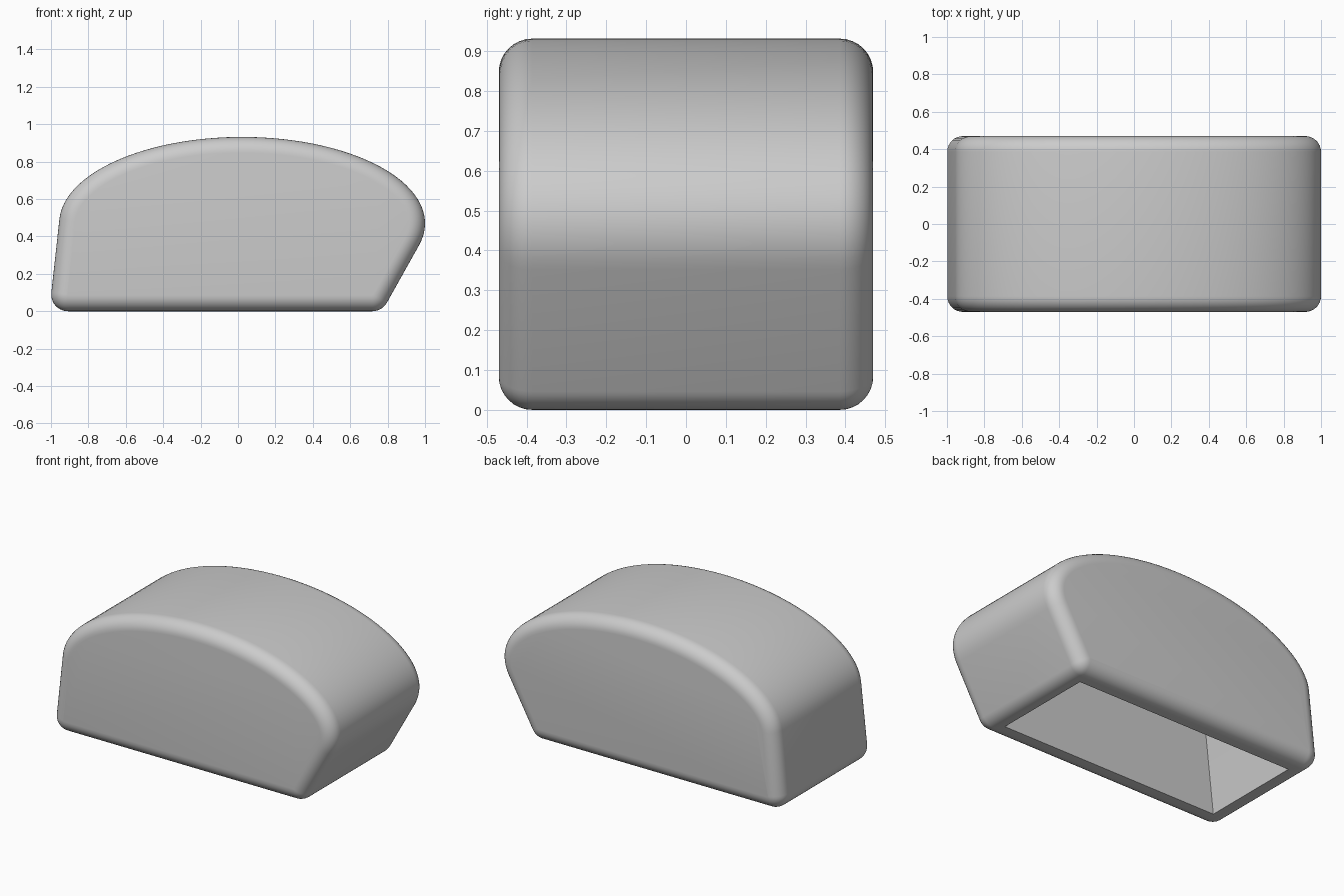
import bpy, bmesh, math

cube = bpy.data.objects.get("Cube")
if cube:
    bpy.data.objects.remove(cube, do_unlink=True)

DEPTH = 0.94           # front to back
RIM = 0.137            # front and back wall thickness
EDGE = 0.084           # rounding of front and back outlines
CORNER = 0.09          # rounding of the two lower corners
LEAN_POS, LEAN_NEG = 0.56, 0.11   # sideways lean of the two end walls

grey = bpy.data.materials.new("plain grey")
grey.use_nodes = True
colour = (0.6, 0.6, 0.6, 1)
grey.diffuse_color = colour
grey.node_tree.nodes["Principled BSDF"].inputs["Base Color"].default_value = colour


def arc(cx, cz, a, b, start, end, steps):
    angles = [start + (end - start) * i / steps for i in range(steps + 1)]
    return [(cx + a * math.cos(t), cz + b * math.sin(t)) for t in angles]


def profile(cx, cz, a, b, bottom, radius=0):
    """Elliptical dome whose leaning end walls run tangentially down to the bottom."""
    start = -math.atan(LEAN_POS * b / a)
    end = math.pi - math.atan(LEAN_NEG * b / a)
    dome = arc(cx, cz, a, b, start, end, 56)
    right = dome[0][0] + (bottom - dome[0][1]) * LEAN_POS
    left = dome[-1][0] + (bottom - dome[-1][1]) * LEAN_NEG
    if not radius:
        return [(right, bottom)] + dome + [(left, bottom)]
    # lower corners as fillets touching the floor and the leaning walls
    right += radius * (LEAN_POS - math.hypot(1, LEAN_POS))
    left += radius * (LEAN_NEG + math.hypot(1, LEAN_NEG))
    z = bottom + radius
    return (arc(right, z, radius, radius, -math.pi / 2, -math.atan(LEAN_POS), 8)
            + dome
            + arc(left, z, radius, radius, math.pi - math.atan(LEAN_NEG),
                  math.pi * 1.5, 10))


def prism(name, pts, depth, rounding=0):
    """Extrude a side profile along y, optionally rounding both outlines."""
    bm = bmesh.new()
    front = [bm.verts.new((x, -depth / 2, z)) for x, z in pts]
    back = [bm.verts.new((x, depth / 2, z)) for x, z in pts]
    bm.faces.new(front)
    bm.faces.new(back[::-1])
    for i in range(len(pts)):
        j = (i + 1) % len(pts)
        bm.faces.new((front[i], back[i], back[j], front[j]))
    bmesh.ops.recalc_face_normals(bm, faces=bm.faces)
    if rounding:
        outlines = [e for e in bm.edges
                    if abs(e.verts[0].co.y - e.verts[1].co.y) < 1e-5]
        bmesh.ops.bevel(bm, geom=outlines, offset=rounding, offset_type='OFFSET',
                        segments=8, profile=0.5, affect='EDGES')
    mesh = bpy.data.meshes.new(name)
    bm.to_mesh(mesh)
    bm.free()
    mesh.materials.append(grey)
    obj = bpy.data.objects.new(name, mesh)
    bpy.context.collection.objects.link(obj)
    return obj


# rounded outer body and the sharp-cornered hollow open at the bottom
shell = prism("domed_shell", profile(0.022, 0.47, 0.978, 0.462, 0, CORNER),
              DEPTH, EDGE)
cavity = prism("cavity_cutter", profile(0.053, 0.47, 0.871, 0.35, -0.1),
               DEPTH - 2 * RIM)
cavity.hide_render = True

cut = shell.modifiers.new("hollow", 'BOOLEAN')
cut.operation = 'DIFFERENCE'
cut.solver = 'EXACT'
cut.object = cavity

bpy.ops.object.select_all(action='DESELECT')
shell.select_set(True)
bpy.context.view_layer.objects.active = shell
bpy.ops.object.modifier_apply(modifier=cut.name)
bpy.data.objects.remove(cavity, do_unlink=True)
bpy.ops.object.shade_smooth_by_angle(angle=math.radians(35))
